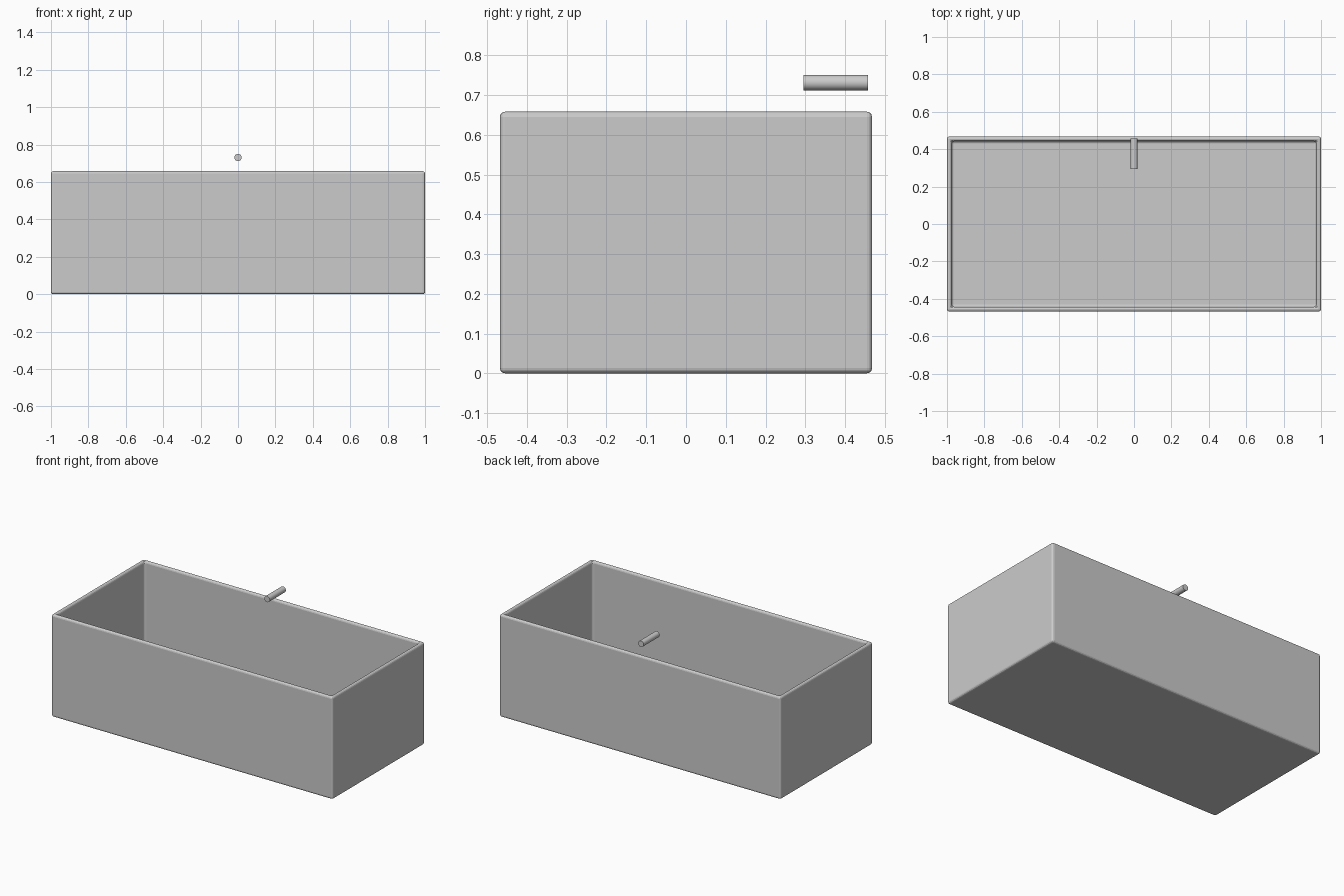
import bpy, bmesh, math

if "Cube" in bpy.data.objects:
    bpy.data.objects.remove(bpy.data.objects["Cube"])

L, W, H, WALL = 2.0, 0.936, 0.658, 0.036

# Open tub: box with the top face inset and pushed down to the floor
bm = bmesh.new()
bmesh.ops.create_cube(bm, size=1)
for v in bm.verts:
    v.co = (v.co.x * L, v.co.y * W, (v.co.z + 0.5) * H)
top = max(bm.faces, key=lambda f: f.calc_center_median().z)
bmesh.ops.inset_region(bm, faces=[top], thickness=WALL)
result = bmesh.ops.extrude_discrete_faces(bm, faces=[top])
bmesh.ops.translate(bm, verts=result["faces"][0].verts, vec=(0, 0, WALL - H))
bmesh.ops.recalc_face_normals(bm, faces=bm.faces)
mesh = bpy.data.meshes.new("tub")
bm.to_mesh(mesh)
bm.free()
tub = bpy.data.objects.new("tub", mesh)
bpy.context.collection.objects.link(tub)

# Soft rounded edges on the tub
bevel = tub.modifiers.new("rounded_edges", "BEVEL")
bevel.width = 0.016
bevel.segments = 3

# Spout: short rod above the back rim
bpy.ops.mesh.primitive_cylinder_add(vertices=32, radius=0.0195, depth=0.163,
                                    location=(0, 0.3765, 0.731),
                                    rotation=(math.pi / 2, 0, 0))
spout = bpy.context.object
spout.name = "spout"
bpy.ops.object.shade_smooth_by_angle(angle=math.radians(40))
